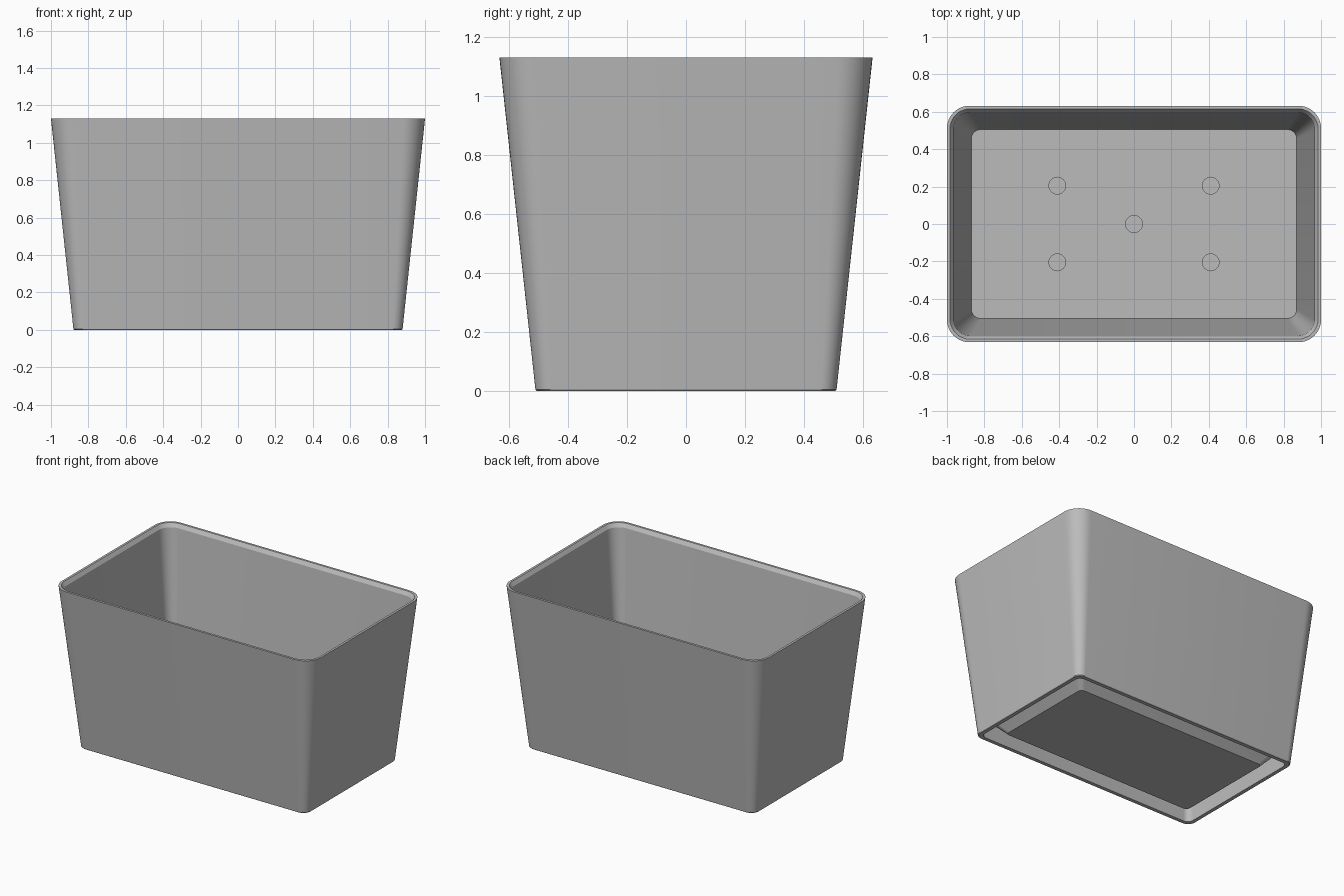
import bpy, bmesh
from math import pi, cos, sin, radians

cube = bpy.data.objects.get("Cube")
if cube:
    bpy.data.objects.remove(cube, do_unlink=True)

grey = bpy.data.materials.new("matte_grey")
grey.use_nodes = True
colour = (0.5, 0.5, 0.5, 1)
grey.diffuse_color = colour
grey.node_tree.nodes["Principled BSDF"].inputs["Base Color"].default_value = colour


def rounded_ring(bm, hx, hy, z, r, steps=10):
    """Rounded rectangle of vertices, counter-clockwise from above."""
    verts = []
    for q, (sx, sy) in enumerate([(1, 1), (-1, 1), (-1, -1), (1, -1)]):
        for i in range(steps + 1):
            a = pi / 2 * (q + i / steps)
            verts.append(bm.verts.new((sx * (hx - r) + r * cos(a),
                                       sy * (hy - r) + r * sin(a), z)))
    return verts


def loft(name, profile):
    """Closed solid from rings, starting and ending with a capped ring."""
    bm = bmesh.new()
    rings = [rounded_ring(bm, *p) for p in profile]
    n = len(rings[0])
    for a, b in zip(rings, rings[1:]):
        for i in range(n):
            j = (i + 1) % n
            bm.faces.new((a[i], a[j], b[j], b[i]))
    bm.faces.new(rings[0][::-1])
    bm.faces.new(rings[-1])
    bmesh.ops.recalc_face_normals(bm, faces=bm.faces)
    mesh = bpy.data.meshes.new(name)
    bm.to_mesh(mesh)
    bm.free()
    mesh.materials.append(grey)
    obj = bpy.data.objects.new(name, mesh)
    bpy.context.collection.objects.link(obj)
    return obj


def activate(obj):
    bpy.ops.object.select_all(action='DESELECT')
    obj.select_set(True)
    bpy.context.view_layer.objects.active = obj


# Planter shell: underside recess, skirt, outer wall, bevelled rim, inside, floor
planter = loft("planter_body", [
    (0.867, 0.497, 0.17, 0.045),
    (0.85, 0.48, 0.0, 0.04),
    (0.876, 0.506, 0.0, 0.055),
    (0.88, 0.51, 0.005, 0.055),
    (1.0, 0.632, 1.13, 0.12),
    (0.984, 0.616, 1.13, 0.108),
    (0.966, 0.598, 1.105, 0.09),
    (0.87, 0.505, 0.205, 0.05),
])

# Drain holes through the planter floor
for x, y in [(0, 0)] + [(sx * 0.41, sy * 0.205) for sx in (-1, 1) for sy in (-1, 1)]:
    bpy.ops.mesh.primitive_cylinder_add(vertices=32, radius=0.045, depth=0.1,
                                        location=(x, y, 0.19))
    cutter = bpy.context.object
    cutter.name = "drain_hole_cutter"
    cutter.hide_render = True
    cutter.data.materials.append(grey)
    cut = planter.modifiers.new("drain_hole", 'BOOLEAN')
    cut.operation = 'DIFFERENCE'
    cut.solver = 'EXACT'
    cut.object = cutter
    activate(planter)
    bpy.ops.object.modifier_apply(modifier=cut.name)
    bpy.data.objects.remove(cutter, do_unlink=True)

# Flared drip tray tucked inside the skirt
tray = loft("drip_tray", [
    (0.74, 0.365, 0.003, 0.03),
    (0.83, 0.455, 0.1, 0.05),
    (0.81, 0.435, 0.1, 0.045),
    (0.735, 0.36, 0.02, 0.03),
])

for obj in (planter, tray):
    activate(obj)
    bpy.ops.object.shade_smooth_by_angle(angle=radians(25))
